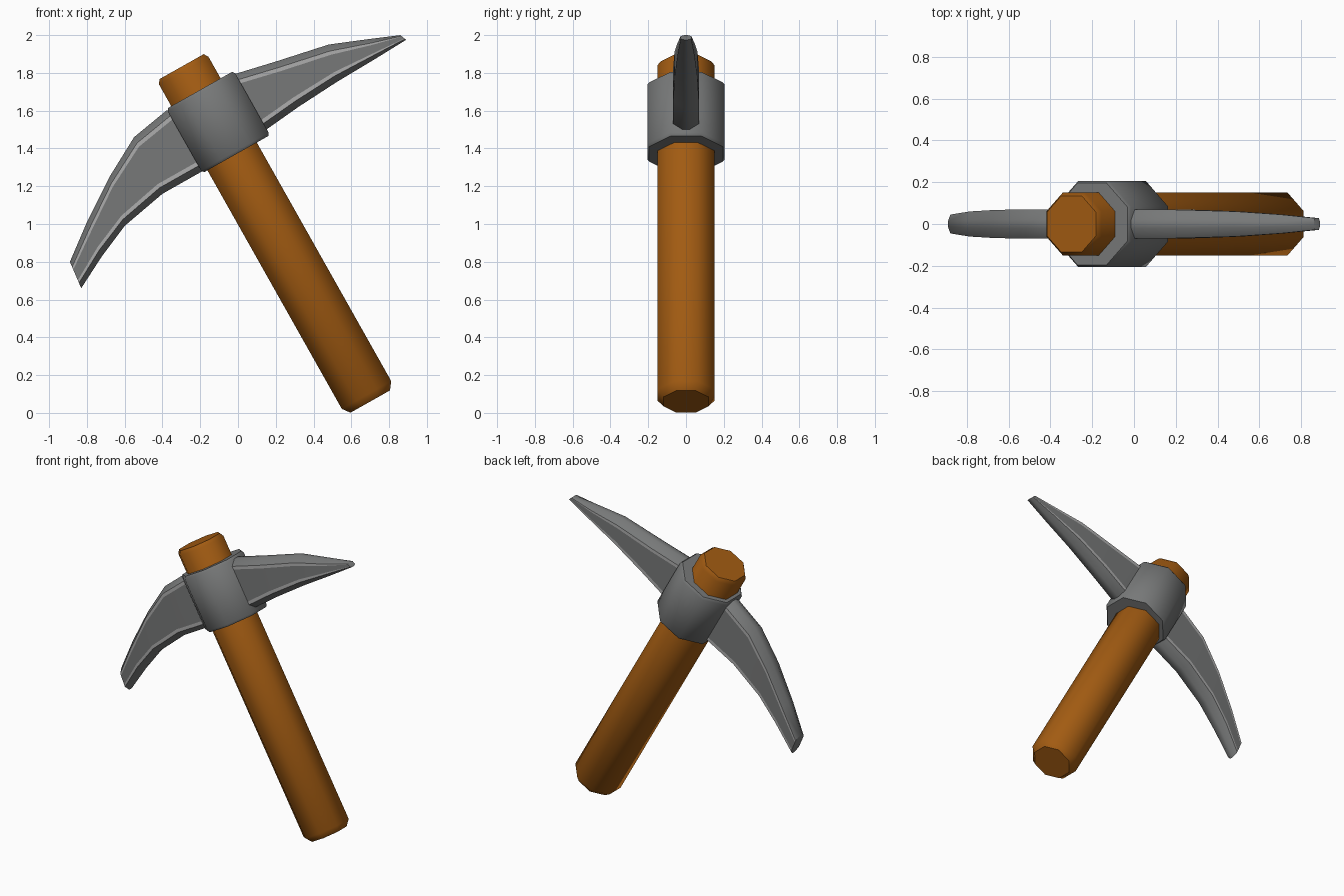
import bpy, bmesh, math
from mathutils import Matrix, Vector

if "Cube" in bpy.data.objects:
    bpy.data.objects.remove(bpy.data.objects["Cube"])


def material(name, rgb):
    m = bpy.data.materials.new(name)
    m.diffuse_color = (*rgb, 1)
    m.use_nodes = True
    m.node_tree.nodes["Principled BSDF"].inputs["Base Color"].default_value = m.diffuse_color
    return m


WOOD = material("brown wood", (0.36, 0.105, 0.006))
STEEL = material("grey steel", (0.185, 0.19, 0.19))
SHINE = material("light worn steel", (0.42, 0.42, 0.42))
TILT = Matrix.Rotation(math.radians(-29.4), 4, 'Y')


def loft(name, rings, mats, light_strips=()):
    """Join rings of points into a closed skin; strips listed get material 1."""
    bm = bmesh.new()
    rows = [[bm.verts.new(p) for p in ring] for ring in rings]
    n = len(rows[0])
    for a, b in zip(rows, rows[1:]):
        for i in range(n):
            j = (i + 1) % n
            f = bm.faces.new((a[i], a[j], b[j], b[i]))
            f.material_index = 1 if i in light_strips else 0
    bm.faces.new(rows[0][::-1])
    bm.faces.new(rows[-1])
    bmesh.ops.recalc_face_normals(bm, faces=bm.faces)
    me = bpy.data.meshes.new(name)
    bm.to_mesh(me)
    bm.free()
    for m in mats:
        me.materials.append(m)
    ob = bpy.data.objects.new(name, me)
    bpy.context.collection.objects.link(ob)
    bpy.context.view_layer.objects.active = ob
    ob.select_set(True)
    bpy.ops.object.shade_smooth_by_angle(angle=math.radians(48))
    ob.select_set(False)
    return ob


def octagon_rings(base, profile):
    """Tilted octagonal rings; profile = (height along axis, apothem)."""
    rings = []
    for h, r in profile:
        R = r / math.cos(math.pi / 8)
        angles = [math.pi / 8 + k * math.pi / 4 for k in range(8)]
        rings.append([Vector(base) + TILT @ Vector((R * math.cos(a), R * math.sin(a), h))
                      for a in angles])
    return rings


# wooden handle with chamfered ends
loft("handle", octagon_rings((0.70, 0, 0.06),
     [(0, 0.12), (0.04, 0.15), (2.01, 0.15), (2.035, 0.135)]), [WOOD])

# steel collar around the handle
loft("collar", octagon_rings((-0.105, 0, 1.54),
     [(-0.195, 0.195), (-0.18, 0.205), (0.18, 0.205), (0.195, 0.195)]), [STEEL])


# curved blade: outer x, z, inner x, z, half thickness
SECTIONS = [
    (-0.89, 0.80, -0.83, 0.66, 0.045),
    (-0.80, 1.01, -0.72, 0.83, 0.06),
    (-0.68, 1.25, -0.60, 0.99, 0.067),
    (-0.55, 1.46, -0.40, 1.16, 0.07),
    (-0.38, 1.60, -0.17, 1.29, 0.07),
    (-0.17, 1.62, -0.04, 1.44, 0.07),
    (-0.03, 1.79, 0.15, 1.50, 0.07),
    (0.20, 1.86, 0.32, 1.62, 0.068),
    (0.48, 1.95, 0.52, 1.75, 0.06),
    (0.70, 1.98, 0.72, 1.87, 0.045),
    (0.86, 2.00, 0.89, 1.975, 0.028),
]


def blade_ring(ox, oz, ix, iz, t):
    o, i = Vector((ox, 0, oz)), Vector((ix, 0, iz))
    length = (i - o).length
    c = min(0.035, 0.2 * length)
    s = c + min(0.022, 0.1 * length)
    side = [(0, 0.3 * t), (c, t), (s, t), (length - s, t), (length - c, t), (length, 0.3 * t)]
    ring = side + [(d, -y) for d, y in reversed(side)]
    return [o + (i - o) * (d / length) + Vector((0, y, 0)) for d, y in ring]


loft("pick_blade", [blade_ring(*s) for s in SECTIONS], [STEEL, SHINE],
     light_strips=(1, 3, 7, 9))
